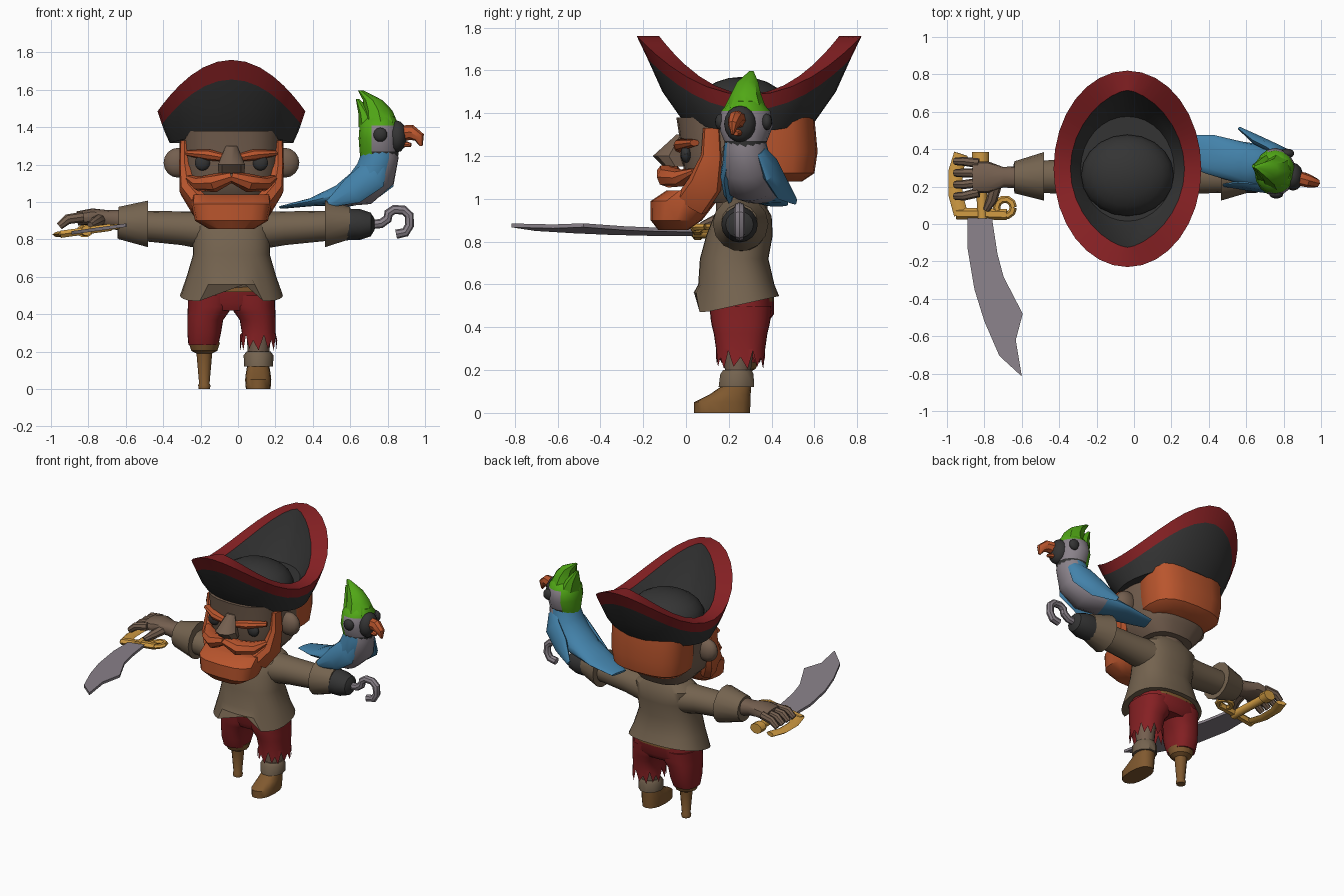
import bpy, bmesh
from math import sin, cos, pi, radians, copysign
from mathutils import Vector

cube = bpy.data.objects.get("Cube")
if cube:
    bpy.data.objects.remove(cube)


def material(name, code):
    """Flat colour from a hex code, stored as linear values."""
    srgb = [int(code[i:i + 2], 16) / 255 for i in (0, 2, 4)]
    colour = [((c + 0.055) / 1.055) ** 2.4 for c in srgb] + [1]
    mat = bpy.data.materials.new(name)
    mat.use_nodes = True
    mat.diffuse_color = colour
    mat.node_tree.nodes["Principled BSDF"].inputs["Base Color"].default_value = colour
    return mat


SKIN = material("skin brown", "745f4f")
SHIRT = material("shirt brown", "74634f")
BLACK = material("charcoal", "343434")
RED = material("deep red", "852023")
ORANGE = material("ginger", "b9552d")
GOLD = material("gold", "cf9a42")
LEATHER = material("leather", "80592f")
GREY = material("silver grey", "8a828a")
BLUE = material("feather blue", "4382aa")
GREEN = material("feather green", "51a816")

MID = -0.035            # body centre line
X, Y, Z = Vector((1, 0, 0)), Vector((0, 1, 0)), Vector((0, 0, 1))


def finish(name, bm, mats, rule=None):
    bmesh.ops.recalc_face_normals(bm, faces=bm.faces)
    for face in bm.faces:
        face.smooth = True
        if rule:
            face.material_index = rule(face.calc_center_median(), face.normal)
    for edge in bm.edges:
        edge.smooth = edge.calc_face_angle(0) < radians(38)
    mesh = bpy.data.meshes.new(name)
    bm.to_mesh(mesh)
    bm.free()
    for mat in mats:
        mesh.materials.append(mat)
    obj = bpy.data.objects.new(name, mesh)
    bpy.context.collection.objects.link(obj)


def skin(name, rings, mats, rule=None, bands=None, caps=True):
    """Faces between successive rings of points."""
    bm = bmesh.new()
    rows = [[bm.verts.new(p) for p in ring] for ring in rings]
    n = len(rows[0])
    for i, (lo, hi) in enumerate(zip(rows, rows[1:])):
        for j in range(n):
            k = (j + 1) % n
            face = bm.faces.new((lo[j], lo[k], hi[k], hi[j]))
            if bands:
                face.material_index = bands[i]
    if caps:
        bm.faces.new(rows[0])
        bm.faces.new(rows[-1])
    finish(name, bm, mats, rule)


def tube(name, mats, stations, up=Z, axis=None, n=12, power=2, warp=None, rule=None, caps=True):
    """Loft through stations (x, y, z, half width, half height)."""
    if not isinstance(mats, list):
        mats = [mats]
    pts = [Vector(s[:3]) for s in stations]
    rings = []
    for i, (p, s) in enumerate(zip(pts, stations)):
        t = axis or (pts[min(i + 1, len(pts) - 1)] - pts[max(i - 1, 0)]).normalized()
        side = t.cross(up).normalized()
        top = side.cross(t)
        ring = []
        for j in range(n):
            c, d = cos(2 * pi * j / n), sin(2 * pi * j / n)
            c, d = (copysign(abs(v) ** (2 / power), v) for v in (c, d))
            v = p + side * c * s[3] + top * d * s[4]
            ring.append(warp(v, i, j) if warp else v)
        rings.append(ring)
    skin(name, rings, mats, rule, caps=caps)


def column(name, mats, x, stations, **extra):
    """Upright loft through stations (z, y, half width, half depth)."""
    tube(name, mats, [(x, y, z, a, b) for z, y, a, b in stations], up=Y, axis=Z, **extra)


def blob(name, mat, centre, size, n=14):
    bm = bmesh.new()
    bmesh.ops.create_uvsphere(bm, u_segments=n, v_segments=n // 2 + 1, radius=1)
    bmesh.ops.scale(bm, vec=size, verts=bm.verts)
    bmesh.ops.translate(bm, vec=centre, verts=bm.verts)
    finish(name, bm, [mat])


# Hat: flared wall, red rim rising at front and back, pointed inner bowl and crown
def hat_ring(rx, ry, low, high, pinch=1, n=32):
    ring = []
    for j in range(n):
        c, s = cos(2 * pi * j / n), sin(2 * pi * j / n)
        ring.append(Vector((MID + rx * copysign(abs(c) ** pinch, c), 0.295 + ry * s,
                            low + (high - low) * s * s)))
    return ring


skin("hat", [hat_ring(*r) for r in (
    (.33, .31, 1.315, 1.365), (.355, .405, 1.37, 1.5), (.372, .475, 1.415, 1.655),
    (.395, .525, 1.485, 1.76), (.305, .42, 1.49, 1.76, 1.3), (.265, .37, 1.44, 1.6, 1.2),
    (.25, .28, 1.42, 1.43))],
    [BLACK, RED], bands=[0, 0, 1, 1, 0, 0])
blob("hat_crown", BLACK, (MID, .26, 1.42), (.25, .22, .15), 20)

# Head and face
column("head", SKIN, MID, [(.98, .25, .17, .17), (1.05, .24, .235, .22), (1.13, .25, .26, .26),
                           (1.22, .25, .265, .27), (1.38, .245, .27, .29)], n=24, power=2.7)
column("neck", SKIN, MID, [(.9, .26, .13, .12), (1.06, .26, .13, .12)])
column("nose", SKIN, MID, [(1.3, -.025, .03, .02), (1.2, -.08, .072, .075),
                           (1.15, -.05, .07, .055)], n=8)
column("hair", ORANGE, MID, [(1.08, .41, .21, .13), (1.12, .42, .26, .18), (1.22, .425, .275, .19),
                             (1.38, .42, .28, .18)], n=20, power=2.7)
column("beard", ORANGE, MID, [(.855, -.06, .12, .07), (.9, -.045, .195, .12), (.99, -.01, .215, .155),
                              (1.04, .04, .21, .13)], n=16, power=3)
for s, label in ((1, "left"), (-1, "right")):
    def at(offset):
        return MID + s * offset
    blob(label + "_ear", SKIN, (at(.285), .22, 1.21), (.08, .05, .08))
    blob(label + "_eye", BLACK, (at(.155), .0, 1.21), (.042, .025, .042))
    tube(label + "_brow", ORANGE, [(at(.03), -.03, 1.235, .025, .02), (at(.12), -.025, 1.252, .035, .03),
                                   (at(.235), .04, 1.262, .025, .016)], n=8)
    tube(label + "_moustache", ORANGE, [(at(0), -.08, 1.135, .055, .03), (at(.09), -.08, 1.102, .06, .05),
                                        (at(.17), -.02, 1.098, .055, .04),
                                        (at(.23), .04, 1.13, .02, .014)], n=8)
    tube(label + "_sideburn", ORANGE, [(at(.25), .12, 1.33, .04, .026), (at(.25), .12, 1.2, .05, .03),
                                       (at(.235), .09, 1.07, .08, .045),
                                       (at(.17), .03, .98, .08, .05)], up=X, n=8, power=3)


# Shirt with a sloping hem and a notch at the front
def hem(v, i, j):
    if i == 0:
        v.z += max(0, v.y - .1) * .22
        if v.y < .2 and abs(v.x - MID) < .125:
            v.z = .56
    return v


column("shirt", SHIRT, MID, [(.472, .235, .275, .2), (.6, .235, .24, .178), (.72, .225, .205, .16),
                             (.83, .25, .21, .155), (.92, .265, .215, .135), (.98, .265, .13, .1)],
       n=32, power=2.4, warp=hem)
column("belt", LEATHER, MID, [(.52, .25, .21, .16), (.59, .25, .21, .16)], n=20, power=2.8)

# Sleeves and turned back cuffs
for label, inner, mid, fold, end in (("left", .05, .25, .465, .6), ("right", -.12, -.3, -.48, -.64)):
    tube(label + "_sleeve", SHIRT, [(inner, .26, .845, .12, .108), (mid, .255, .86, .095, .09),
                                    (end, .25, .88, .08, .075)], n=16)
    tube(label + "_cuff", SHIRT, [(fold, .255, .883, .09, .09), (fold, .255, .883, .13, .128),
                                  (end, .25, .888, .085, .088), (end, .25, .888, .07, .07)], n=14, axis=X)

# Hook hand
tube("hook_base", BLACK, [(.56, .25, .88, .085, .085), (.65, .25, .88, .085, .083),
                          (.71, .25, .88, .065, .063), (.73, .25, .88, .03, .03)], n=16)
tube("hook", GREY, [(x, .25, z, .025, .025) for x, z in (
    (.71, .88), (.765, .885), (.8, .91), (.805, .94), (.835, .96), (.885, .957), (.915, .93),
    (.917, .875), (.895, .838), (.845, .828))], up=Y, n=8)

# Sword hand
tube("right_palm", SKIN, [(-.6, .25, .9, .06, .06), (-.7, .25, .91, .055, .047), (-.78, .25, .922, .085, .044),
                          (-.86, .25, .912, .085, .038)], power=2.5)
for k in range(4):
    y, tip = .325 - .052 * k, .335 - .062 * k
    tube(f"right_finger_{k + 1}", SKIN, [(-.83, y, .92, .028, .026), (-.91, tip, .908, .027, .024),
                                         (-.955, tip, .87, .02, .02)], up=Y, n=8)
tube("right_thumb", SKIN, [(-.74, .21, .905, .034, .034), (-.76, .13, .895, .03, .028),
                           (-.79, .075, .875, .018, .018)], n=8)


# Sword, lying in a plane tilted towards the body
def tilt(x):
    return .82 + (x + 1) * .14


def sword_bar(name, path, a, b, n=6):
    tube(name, GOLD, [(x, y, tilt(x), a, b) for x, y in path], n=n)


sword_bar("sword_handle", [(-.82, .36), (-.81, .03)], .028, .028, 10)
sword_bar("sword_pommel", [(-.82, .385), (-.82, .33)], .045, .035, 10)
sword_bar("hand_guard", [(-.925, .375), (-.955, .28), (-.955, .16), (-.925, .05)], .038, .016)
sword_bar("cross_guard", [(-.95, .055), (-.81, .055), (-.68, .05)], .03, .022)
sword_bar("guard_ring", [(-.69 + .045 * cos(t * pi / 5), .088 + .045 * sin(t * pi / 5))
                         for t in range(11)], .02, .016)
outline = [(-.89, .05), (-.89, -.13), (-.853, -.35), (-.8, -.52), (-.72, -.705), (-.6, -.815),
           (-.632, -.62), (-.595, -.48), (-.697, -.283), (-.73, -.16), (-.762, .05)]
skin("sword_blade", [[Vector((x, y, tilt(x) + d)) for x, y in outline] for d in (-.009, .009)], [GREY])


# Trousers: hips and two legs that lean together into an arch, the left one torn
def torn(v, i, j):
    if i == 0:
        v.z += (.075, -.01, .045, 0)[j % 4]
    return v


column("trouser_hips", RED, MID, [(.42, .26, .19, .12), (.46, .265, .232, .145), (.57, .26, .22, .15)],
       n=20, power=2.5)
for s, bottom, extra in ((-1, (.15, .235, .08, .09), {}),
                         (1, (.145, .215, .1, .115), {"warp": torn, "caps": False})):
    tube("left_trouser_leg" if s > 0 else "right_trouser_leg", RED,
         [(MID + s * w, .255, z, a, b) for w, z, a, b in (
             bottom, (.146, .3, .09, .115), (.14, .37, .096, .125), (.125, .41, .11, .135),
             (.115, .44, .118, .14), (.115, .5, .118, .145))],
         up=Y, axis=Z, n=28, power=2.4, **extra)

# Peg leg, shin and boot
column("peg_leg", LEATHER, -.18, [(0, .255, .03, .03), (.02, .255, .033, .033), (.03, .255, .028, .028),
                                  (.19, .255, .042, .042), (.205, .255, .07, .07), (.25, .255, .085, .09)])
column("left_shin", SKIN, .11, [(.14, .24, .055, .055), (.4, .25, .07, .08)])
column("left_boot", LEATHER, .108, [(0, .168, .066, .13), (.05, .17, .07, .132), (.085, .205, .066, .097),
                                    (.13, .24, .058, .065), (.18, .24, .056, .062)], n=16, power=2.4)
column("boot_cuff", SHIRT, .11, [(.12, .235, .055, .06), (.12, .235, .077, .087), (.18, .238, .08, .082),
                                 (.2, .24, .065, .07), (.2, .24, .05, .055)], n=10)


# Parrot: its axis turns slightly forward
def bird(x, z, across=0):
    return x + .26 * across, .28 - .27 * (x - .75) + .966 * across, z


BACK = Vector((-.7, .2, .7))
tube("parrot_body", [BLUE, GREY], [(*bird(x, z), a, b) for x, z, a, b in (
    (.235, .972, .06, .008), (.4, 1.0, .105, .022), (.55, 1.035, .11, .06), (.66, 1.075, .125, .1),
    (.735, 1.15, .12, .112), (.76, 1.25, .1, .1), (.76, 1.3, .09, .09))],
    up=BACK, n=16, rule=lambda c, n: int(c.x > .52 and (n.x > .4 or n.z < -.55)))
tube("parrot_head", [GREY, GREEN, BLACK], [(*bird(x, z), a, b) for x, z, a, b in (
    (.755, 1.235, .09, .1), (.755, 1.27, .1, .105), (.755, 1.34, .128, .11), (.755, 1.41, .115, .105),
    (.76, 1.455, .075, .08), (.76, 1.47, .04, .04))],
    up=X, axis=Z, n=16, rule=lambda c, n: 1 if c.x < .705 or c.z > 1.425 else 2 if c.z < 1.26 else 0)
blob("beak_base", BLACK, bird(.85, 1.35), (.055, .075, .085))
tube("upper_beak", ORANGE, [(*bird(x, z), a, b) for x, z, a, b in (
    (.86, 1.365, .04, .045), (.93, 1.372, .036, .04), (.97, 1.345, .026, .03), (.98, 1.3, .006, .008))],
    up=Vector((1, -.2, 1)), n=8)
tube("lower_beak", ORANGE, [(*bird(.86, 1.315), .03, .025), (*bird(.925, 1.305), .012, .01)], n=8)
for label, stations in (
        ("tall", ((.765, 1.42, .1, .09), (.75, 1.49, .07, .075), (.72, 1.545, .05, .052),
                  (.655, 1.597, .01, .014))),
        ("low", ((.715, 1.4, .085, .07), (.685, 1.475, .055, .042), (.64, 1.55, .008, .01)))):
    tube(label + "_crest", GREEN, [(*bird(x, z), a, b) for x, z, a, b in stations], up=X, axis=Z, n=8)
for s, label, spread in ((1, "left", 1), (-1, "right", .8)):
    blob(f"parrot_{label}_eye", BLACK, bird(.79, 1.36, s * .112), (.038, .025, .038))
    tube(f"parrot_{label}_wing", BLUE, [(*bird(x, z, s * w * spread), a, b) for x, z, w, a, b in (
        (.785, 1.225, .08, .02, .04), (.74, 1.14, .115, .03, .085), (.64, 1.06, .135, .028, .075),
        (.52, .99, .175, .008, .02))], up=BACK, n=8)
